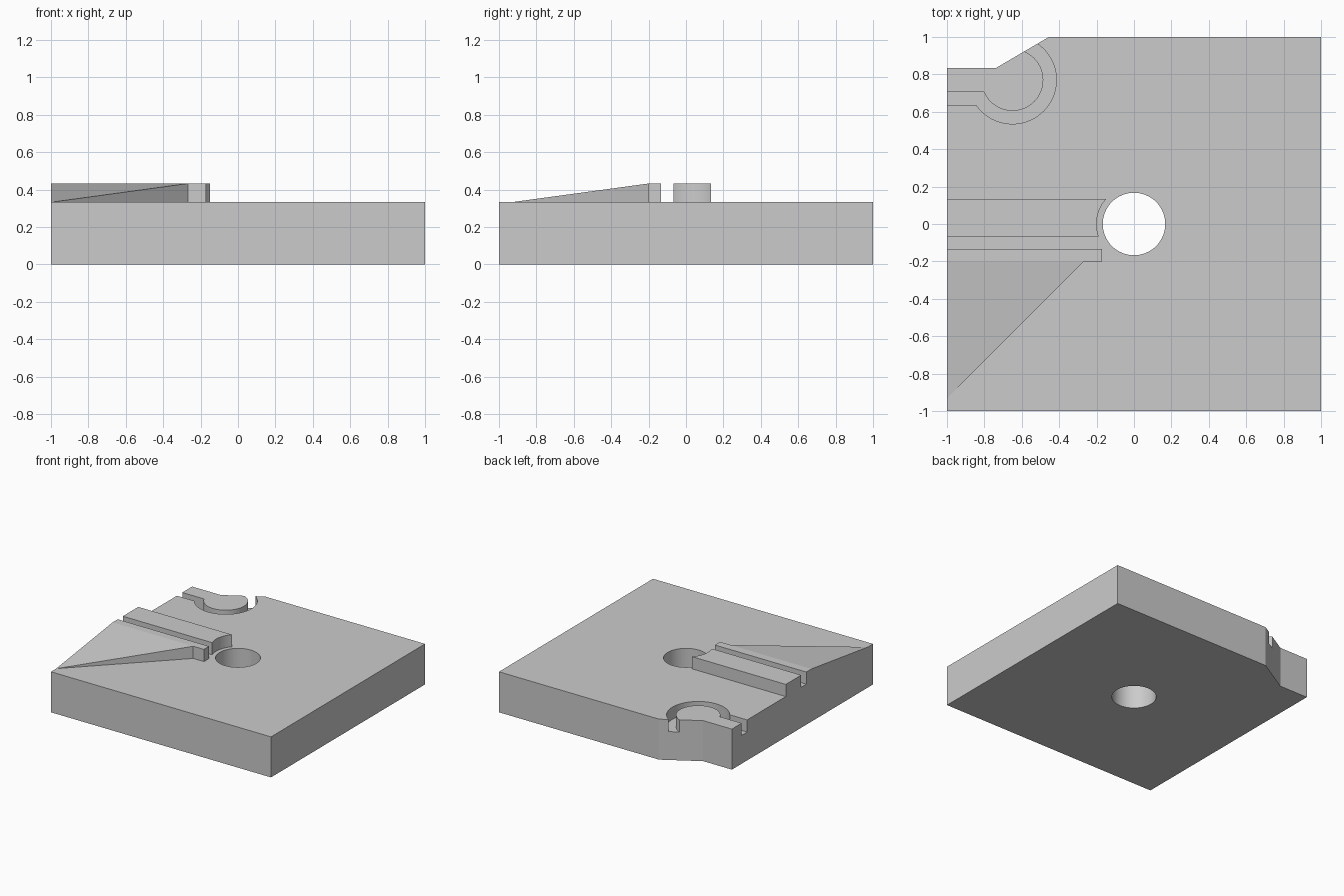
import bpy, bmesh
from math import radians, cos, sin, atan2, sqrt, pi

cube = bpy.data.objects.get("Cube")
if cube:
    bpy.data.objects.remove(cube, do_unlink=True)

TOP, STEP = 0.333, 0.1          # plate thickness, height of raised and sunk details
GREY = (0.6, 0.6, 0.6, 1)
mat = bpy.data.materials.new("plain grey")
mat.use_nodes = True
mat.diffuse_color = GREY
bsdf = next(n for n in mat.node_tree.nodes if n.type == 'BSDF_PRINCIPLED')
bsdf.inputs["Base Color"].default_value = GREY


def arc(cx, cy, r, a0, a1, n):
    """Points along an arc, both ends included."""
    return [(cx + r * cos(a0 + (a1 - a0) * i / n),
             cy + r * sin(a0 + (a1 - a0) * i / n)) for i in range(n + 1)]


def prism(name, outline, z0, z1):
    """Extrude a flat outline from z0 to z1."""
    bm = bmesh.new()
    face = bm.faces.new([bm.verts.new((x, y, z0)) for x, y in outline])
    ext = bmesh.ops.extrude_face_region(bm, geom=[face])
    for v in ext["geom"]:
        if isinstance(v, bmesh.types.BMVert):
            v.co.z = z1
    return finish(name, bm)


def finish(name, bm):
    bmesh.ops.recalc_face_normals(bm, faces=bm.faces)
    mesh = bpy.data.meshes.new(name)
    bm.to_mesh(mesh)
    bm.free()
    mesh.materials.append(mat)
    ob = bpy.data.objects.new(name, mesh)
    bpy.context.collection.objects.link(ob)
    return ob


def activate(ob):
    bpy.ops.object.select_all(action='DESELECT')
    ob.select_set(True)
    bpy.context.view_layer.objects.active = ob


def cut(ob, cutter):
    mod = ob.modifiers.new("cut", 'BOOLEAN')
    mod.operation, mod.solver, mod.object = 'DIFFERENCE', 'EXACT', cutter
    activate(ob)
    bpy.ops.object.modifier_apply(modifier=mod.name)
    bpy.data.objects.remove(cutter, do_unlink=True)


# Base plate with a stepped corner
plate = prism("base_plate", [(-1, -1), (1, -1), (1, 1), (-0.455, 1),
                             (-0.74, 0.833), (-1, 0.833)], 0, TOP)

# Through hole in the centre
cut(plate, prism("hole_cutter", arc(0, 0, 0.167, 0, 2 * pi, 64)[:-1], -0.1, 0.6))

# Hook-shaped groove: straight from the edge, then around a round island
CX, CY, R_OUT, R_IN = -0.65, 0.77, 0.235, 0.165
Y_LOW, Y_HIGH = 0.635, 0.705


def start_angle(r, y):
    return atan2(y - CY, -sqrt(r * r - (y - CY) ** 2)) + 2 * pi


END = 2.5 * pi
groove = [(-1.1, Y_LOW)]
groove += arc(CX, CY, R_OUT, start_angle(R_OUT, Y_LOW), END, 44)
groove += arc(CX, CY, R_IN, END, start_angle(R_IN, Y_HIGH), 44)
groove += [(-1.1, Y_HIGH)]
cut(plate, prism("groove_cutter", groove, TOP - STEP, 0.6))

# Raised bar whose end is hollowed around the hole
R_BAR, BAR_LOW, BAR_HIGH = 0.2, -0.067, 0.133
a_high = atan2(BAR_HIGH, -sqrt(R_BAR ** 2 - BAR_HIGH ** 2))
a_low = atan2(BAR_LOW, -sqrt(R_BAR ** 2 - BAR_LOW ** 2)) + 2 * pi
bar = prism("raised_bar", [(-1, BAR_HIGH), (-1, BAR_LOW)]
            + arc(0, 0, R_BAR, a_low, a_high, 20), TOP, TOP + STEP)

# Narrow rail beside the bar
rail = prism("narrow_rail", [(-1, -0.2), (-0.17, -0.2), (-0.17, -0.133), (-1, -0.133)],
             TOP, TOP + STEP)

# Triangular ramp falling from the rail to the front
bm = bmesh.new()
for p in [(-1, -0.2, TOP), (-0.267, -0.2, TOP), (-1, -0.933, TOP),
          (-1, -0.2, TOP + STEP), (-0.267, -0.2, TOP + STEP)]:
    bm.verts.new(p)
bmesh.ops.convex_hull(bm, input=bm.verts)
ramp = finish("corner_ramp", bm)

# Smooth the round walls, keep the edges sharp
for ob in (plate, bar, rail, ramp):
    activate(ob)
    bpy.ops.object.shade_smooth_by_angle(angle=radians(25))
